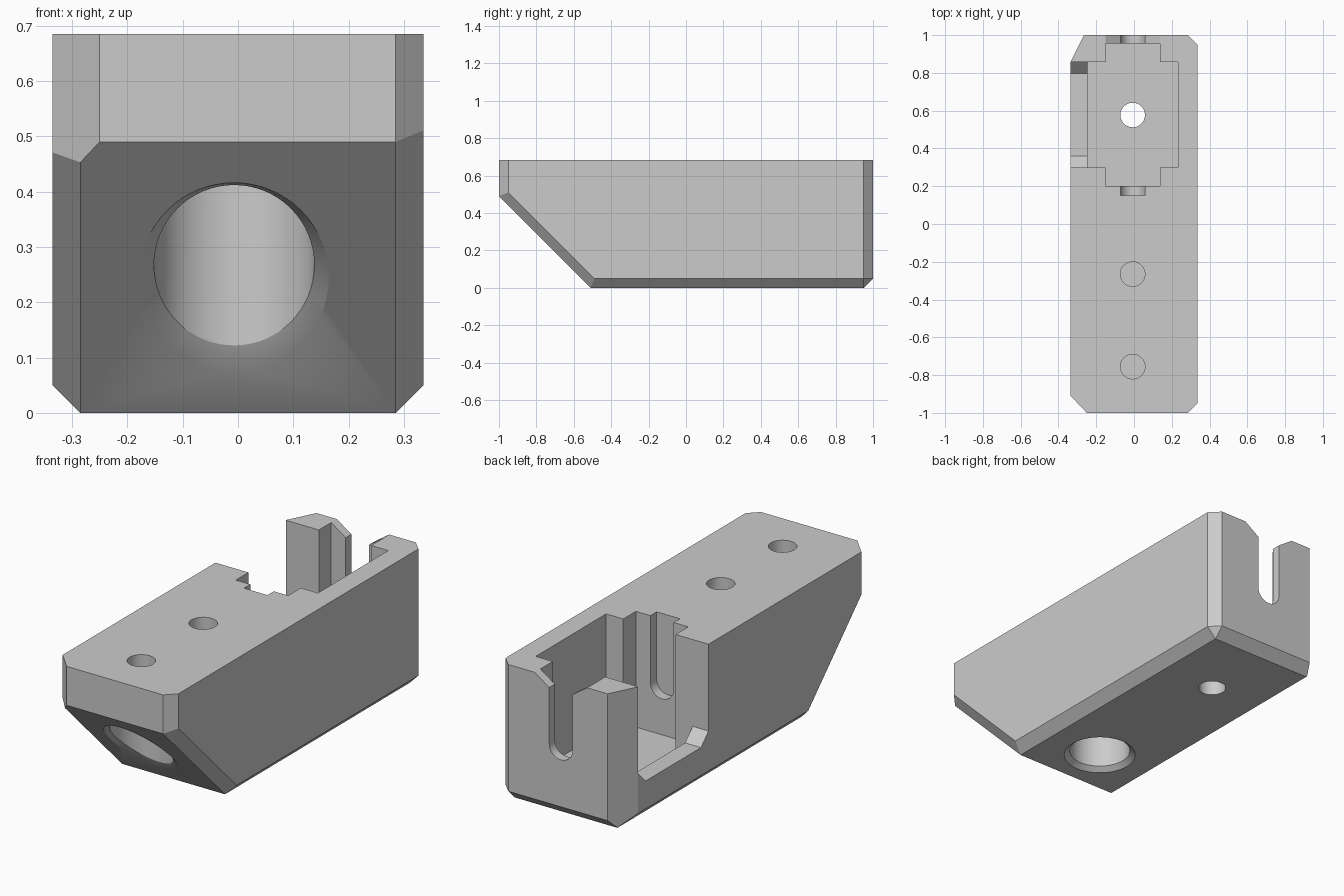
import bpy, bmesh
from math import pi, cos, sin
from mathutils import Vector

old = bpy.data.objects.get("Cube")
if old:
    bpy.data.objects.remove(old, do_unlink=True)

gray = bpy.data.materials.new("plain_gray")
gray.use_nodes = True
COLOR = (0.6, 0.6, 0.6, 1)
gray.diffuse_color = COLOR
gray.node_tree.nodes["Principled BSDF"].inputs["Base Color"].default_value = COLOR

CX = -0.007            # shared centre line of pocket and holes
TOP = 0.685
OVER = 0.8             # height safely above the block


def make_object(name, bm):
    bmesh.ops.recalc_face_normals(bm, faces=bm.faces)
    mesh = bpy.data.meshes.new(name)
    bm.to_mesh(mesh)
    bm.free()
    mesh.materials.append(gray)
    obj = bpy.data.objects.new(name, mesh)
    bpy.context.collection.objects.link(obj)
    return obj


def loft(name, ring_a, ring_b):
    """Closed solid between two matching rings of points."""
    bm = bmesh.new()
    a = [bm.verts.new(p) for p in ring_a]
    b = [bm.verts.new(p) for p in ring_b]
    bm.faces.new(a)
    bm.faces.new(b)
    for i in range(len(a)):
        j = (i + 1) % len(a)
        bm.faces.new((a[i], a[j], b[j], b[i]))
    return make_object(name, bm)


def prism(name, outline, axis, start, end):
    place = {"x": lambda u, v, w: (w, u, v),
             "y": lambda u, v, w: (u, w, v),
             "z": lambda u, v, w: (u, v, w)}[axis]
    return loft(name, [place(u, v, start) for u, v in outline],
                [place(u, v, end) for u, v in outline])


def circle(radius, y, count=64):
    return [(CX + radius * cos(2 * pi * i / count),
             y + radius * sin(2 * pi * i / count)) for i in range(count)]


# Block: a box trimmed by chamfer planes (point, outward normal)
bm = bmesh.new()
bmesh.ops.create_cube(bm, size=1)
for v in bm.verts:
    v.co = (v.co.x * 0.67, v.co.y * 2, (v.co.z + 0.5) * TOP)
planes = [
    ((0, -0.51, 0), (0, -1, -1)),          # sloping nose
    ((0, 0.95, 0), (0, 1, -1)),            # back bottom edge
    ((0.285, -1, 0), (1, -1, 0)),          # upright corners
    ((0.285, 1, 0), (1, 1, 0)),
    ((-0.25, -1, 0), (-0.09, -0.085, 0)),
    ((-0.265, 1, 0), (-0.14, 0.07, 0)),
    ((0.285, 0.95, 0), (1, 1, -1)),        # small corner facet
]
for s in (-1, 1):
    planes.append(((s * 0.285, 0, 0), (s, 0, -1)))
    planes.append(((s * 0.285, -0.51, 0), (s, -0.707, -0.707)))
for point, normal in planes:
    cut = bmesh.ops.bisect_plane(
        bm, geom=bm.verts[:] + bm.edges[:] + bm.faces[:], dist=1e-5,
        plane_co=point, plane_no=Vector(normal).normalized(), clear_outer=True)
    rim = [e for e in cut["geom_cut"] if isinstance(e, bmesh.types.BMEdge)]
    bmesh.ops.contextual_create(bm, geom=rim)
body = make_object("body", bm)

cutters = []

# Stepped pocket
half = [(0.145, 0.2), (0.145, 0.3), (0.24, 0.3),
        (0.24, 0.857), (0.145, 0.857), (0.145, 0.955)]
pocket = [(CX + x, y) for x, y in half] + [(CX - x, y) for x, y in reversed(half)]
cutters.append(prism("pocket_cutter", pocket, "z", 0.105, OVER))

# Side opening with chamfered lower corners
opening = [(0.3, OVER), (0.3, 0.25), (0.36, 0.19),
           (0.797, 0.19), (0.857, 0.25), (0.857, OVER)]
cutters.append(prism("opening_cutter", opening, "x", -0.4, -0.2))

# Round-bottomed slot and its flared mouth in the back wall
R = 0.065
slot = [(CX + R, OVER), (CX - R, OVER)]
slot += [(CX - R * cos(pi * i / 24), 0.35 - R * sin(pi * i / 24)) for i in range(25)]
cutters.append(prism("slot_cutter", slot, "y", 0.15, 1.1))
mouth = [(CX - 0.145, OVER), (CX - 0.145, TOP), (CX - R, 0.63),
         (CX + R, 0.63), (CX + 0.145, TOP), (CX + 0.145, OVER)]
cutters.append(prism("mouth_cutter", mouth, "y", 0.94, 1.1))

# Floor hole
cutters.append(prism("floor_hole_cutter", circle(R, 0.577), "z", -0.1, 0.3))

# Two screw holes: narrow bore above, wide countersunk bore below
for y, slope in ((-0.265, 0), (-0.755, -1)):
    cutters.append(prism("bore_cutter", circle(R, y), "z", 0.46, OVER))
    cutters.append(prism("wide_bore_cutter", circle(0.145, y), "z", -0.1, 0.45))
    base = 0.245 if slope else 0

    def flare(radius, lift):
        return [(px, py, base + lift + slope * (py - y)) for px, py in circle(radius, y)]
    cutters.append(loft("flare_cutter", flare(0.195, -0.02), flare(0.145, 0.022)))

bpy.context.view_layer.objects.active = body
for cutter in cutters:
    cutter.hide_render = True
    mod = body.modifiers.new(cutter.name, "BOOLEAN")
    mod.operation = "DIFFERENCE"
    mod.solver = "EXACT"
    mod.object = cutter
    bpy.ops.object.modifier_apply(modifier=mod.name)
    bpy.data.objects.remove(cutter, do_unlink=True)

for obj in bpy.context.selected_objects:
    obj.select_set(False)
body.select_set(True)
bpy.ops.object.shade_smooth_by_angle(angle=pi / 7)
